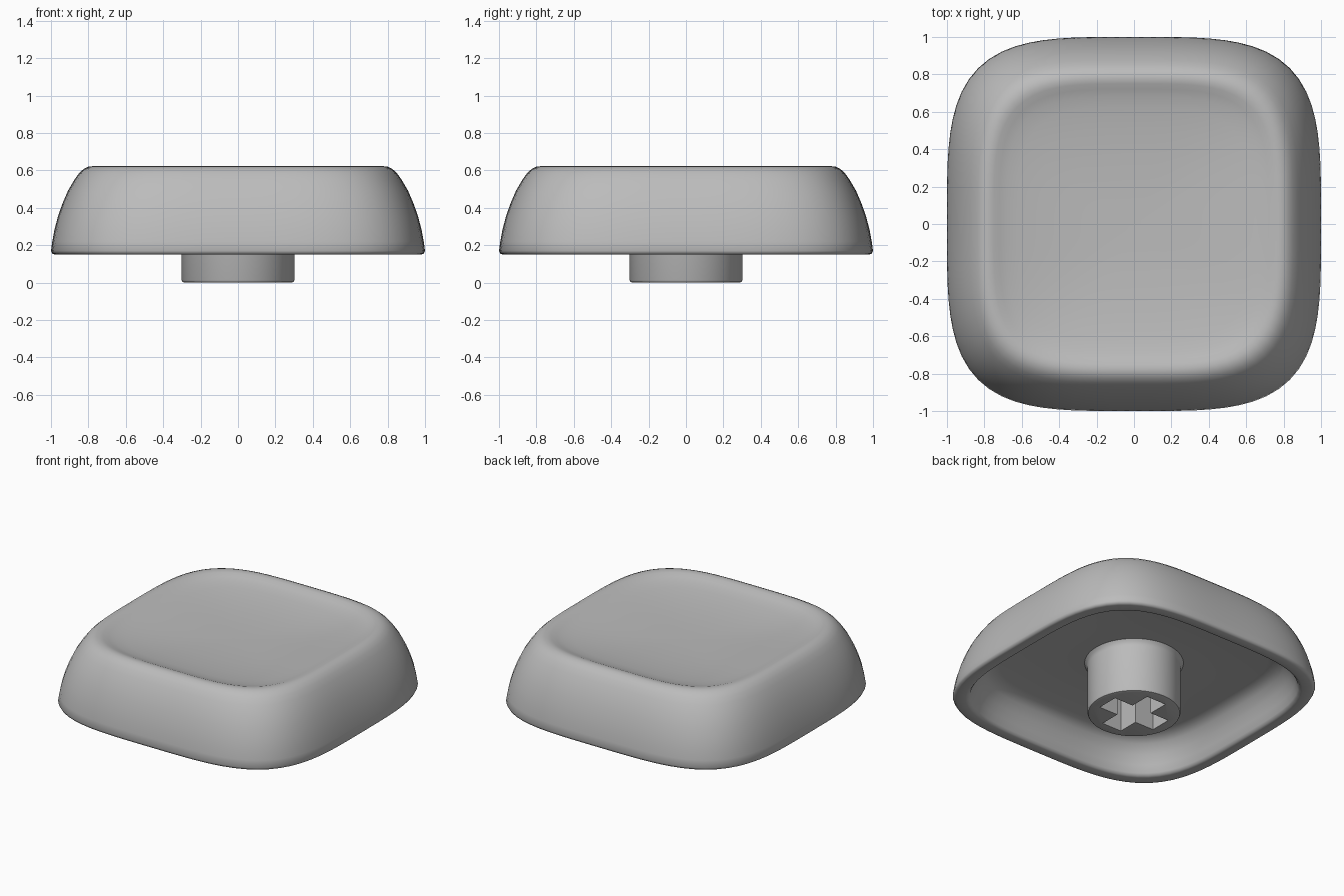
import bpy, bmesh, math

if "Cube" in bpy.data.objects:
    bpy.data.objects.remove(bpy.data.objects["Cube"])

SEGMENTS = 96

grey = bpy.data.materials.new("neutral grey")
grey.diffuse_color = (0.5, 0.5, 0.5, 1)
grey.use_nodes = True
grey.node_tree.nodes["Principled BSDF"].inputs["Base Color"].default_value = grey.diffuse_color


def finish(name, bm):
    bmesh.ops.recalc_face_normals(bm, faces=bm.faces)
    mesh = bpy.data.meshes.new(name)
    bm.to_mesh(mesh)
    bm.free()
    mesh.materials.append(grey)
    obj = bpy.data.objects.new(name, mesh)
    bpy.context.collection.objects.link(obj)
    return obj


def smooth(obj, angle):
    bpy.ops.object.select_all(action='DESELECT')
    obj.select_set(True)
    bpy.context.view_layer.objects.active = obj
    bpy.ops.object.shade_smooth_by_angle(angle=math.radians(angle))


def squircle(angle, power):
    c, s = math.cos(angle), math.sin(angle)
    r = (abs(c) ** power + abs(s) ** power) ** (-1 / power)
    return r * c, r * s


def loft(name, profile, power):
    """Stack scaled rounded-square rings; both ends are closed with a face."""
    bm = bmesh.new()
    rings = []
    for size, z in profile:
        ring = []
        for i in range(SEGMENTS):
            x, y = squircle(2 * math.pi * i / SEGMENTS, power)
            ring.append(bm.verts.new((size * x, size * y, z)))
        rings.append(ring)
    for a, b in zip(rings, rings[1:]):
        for i in range(SEGMENTS):
            j = (i + 1) % SEGMENTS
            bm.faces.new((a[i], a[j], b[j], b[i]))
    bm.faces.new(rings[0])
    bm.faces.new(rings[-1])
    return finish(name, bm)


# Hollow cap: ceiling, inner wall, bottom lip, outer wall, rim, dished top
cap_profile = [
    (0.30, 0.38), (0.74, 0.38), (0.79, 0.37), (0.83, 0.34), (0.865, 0.28),
    (0.89, 0.22), (0.905, 0.17), (0.915, 0.155), (0.93, 0.15),
    (0.98, 0.15), (0.993, 0.155), (1.0, 0.17), (0.993, 0.22), (0.982, 0.28),
    (0.964, 0.35), (0.94, 0.42), (0.91, 0.49), (0.875, 0.55), (0.85, 0.585),
    (0.825, 0.608), (0.80, 0.62), (0.775, 0.623), (0.75, 0.618), (0.72, 0.606),
    (0.68, 0.594), (0.62, 0.583), (0.5, 0.568), (0.35, 0.557), (0.18, 0.551),
    (0.04, 0.55),
]
cap = loft("key_cap", cap_profile, 3.8)
smooth(cap, 50)

# Round stem under the cap, with a softened lower edge and a flared root
stem_profile = [(0.285, 0.0), (0.297, 0.004), (0.302, 0.015),
                (0.302, 0.34), (0.307, 0.365), (0.325, 0.385)]
stem = loft("stem", stem_profile, 2)

# Cross-shaped socket cut into the stem
L, W = 0.225, 0.077
corner = [(L, -W), (L, W), (W, W)]
bm = bmesh.new()
outline = []
for turn in range(4):
    for x, y in corner:
        for _ in range(turn):
            x, y = -y, x
        outline.append(bm.verts.new((x, y, -0.1)))
base = bm.faces.new(outline)
top = bmesh.ops.extrude_face_region(bm, geom=[base])["geom"]
for v in top:
    if isinstance(v, bmesh.types.BMVert):
        v.co.z = 0.33
cutter = finish("socket_cutter", bm)
cutter.hide_render = True
cutter.hide_viewport = True

cut = stem.modifiers.new("socket", 'BOOLEAN')
cut.operation = 'DIFFERENCE'
cut.solver = 'EXACT'
cut.object = cutter
bpy.context.view_layer.objects.active = stem
bpy.ops.object.modifier_apply(modifier="socket")
bpy.data.objects.remove(cutter)
smooth(stem, 40)
